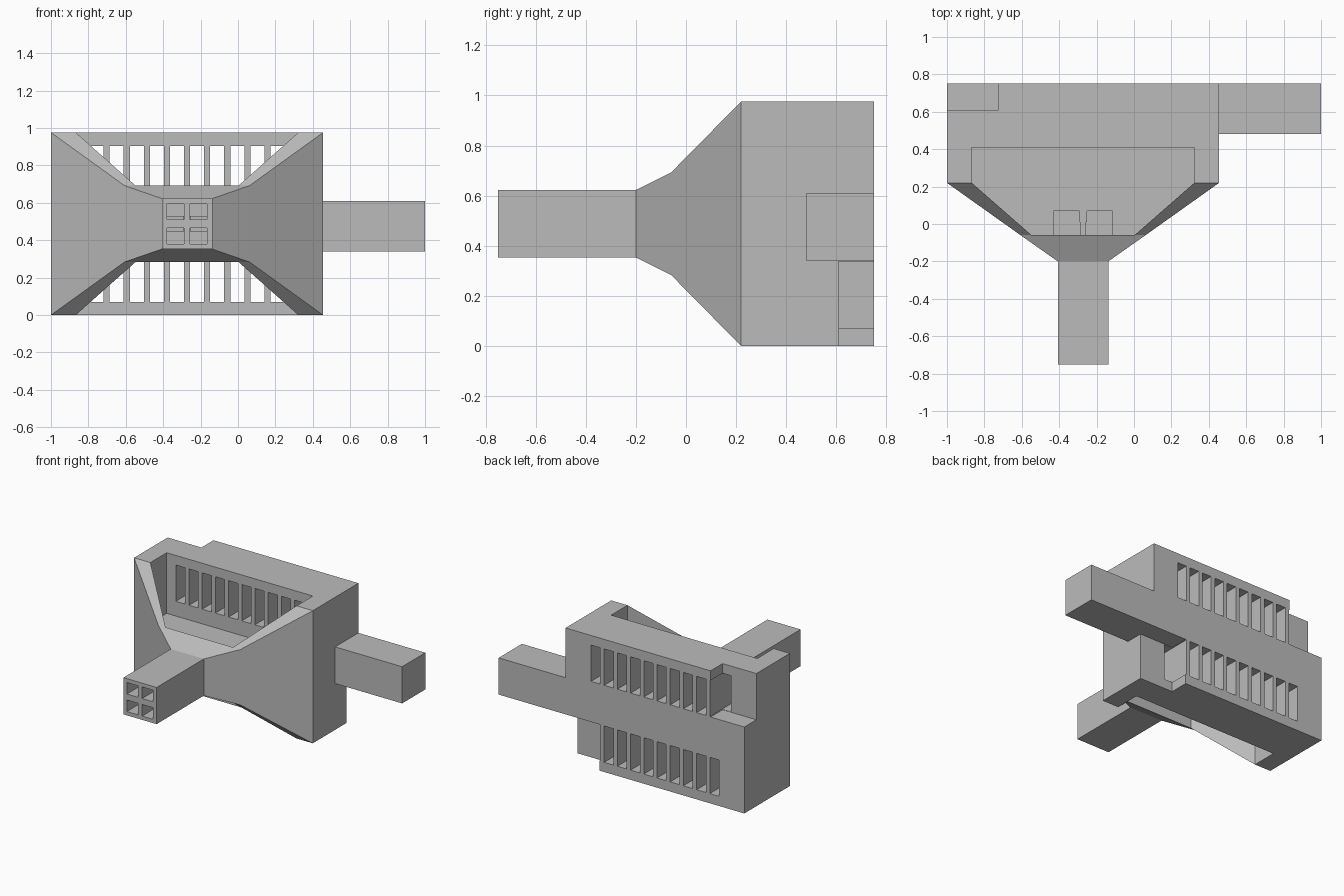
import bpy
import bmesh

cube = bpy.data.objects.get("Cube")
if cube:
    bpy.data.objects.remove(cube, do_unlink=True)

grey = bpy.data.materials.new("plain grey")
grey.use_nodes = True
grey.diffuse_color = (0.5, 0.5, 0.5, 1)
grey.node_tree.nodes["Principled BSDF"].inputs["Base Color"].default_value = (0.5, 0.5, 0.5, 1)

MID_X, MID_Z = -0.2725, 0.488   # axis of the body


def loft(name, rings):
    """Solid skinned through rings with equal point counts."""
    bm = bmesh.new()
    loops = [[bm.verts.new(p) for p in ring] for ring in rings]
    n = len(loops[0])
    for a, b in zip(loops, loops[1:]):
        for i in range(n):
            j = (i + 1) % n
            bm.faces.new((a[i], a[j], b[j], b[i]))
    bm.faces.new(loops[0])
    bm.faces.new(loops[-1])
    bmesh.ops.recalc_face_normals(bm, faces=bm.faces)
    mesh = bpy.data.meshes.new(name)
    bm.to_mesh(mesh)
    bm.free()
    mesh.materials.append(grey)
    obj = bpy.data.objects.new(name, mesh)
    bpy.context.collection.objects.link(obj)
    return obj


def prism(name, outline, z0, z1):
    return loft(name, [[(x, y, z) for x, y in outline] for z in (z0, z1)])


def box(name, x0, x1, y0, y1, z0, z1):
    return prism(name, [(x0, y0), (x1, y0), (x1, y1), (x0, y1)], z0, z1)


def combine(target, tool, operation="DIFFERENCE"):
    """Apply one boolean and discard the tool."""
    tool.hide_render = True
    mod = target.modifiers.new("boolean", "BOOLEAN")
    mod.operation, mod.solver, mod.object = operation, "EXACT", tool
    bpy.context.view_layer.update()
    graph = bpy.context.evaluated_depsgraph_get()
    mesh = bpy.data.meshes.new_from_object(target.evaluated_get(graph))
    target.modifiers.clear()
    target.data = mesh
    bpy.data.objects.remove(tool, do_unlink=True)


def section(y, half_x, half_z):
    return [(MID_X + sx * half_x, y, MID_Z + sz * half_z)
            for sx, sz in ((-1, -1), (1, -1), (1, 1), (-1, 1))]


# Nozzle, tapering funnel and rear block in one skin
body = loft("funnel_housing", [
    section(-0.75, 0.135, 0.135),
    section(-0.2, 0.135, 0.135),
    section(-0.06, 0.334, 0.204),
    section(0.22, 0.7275, 0.488),
    section(0.75, 0.7275, 0.488)])

# Side arm
combine(body, box("side_arm", 0.4, 1, 0.48, 0.75, 0.34, 0.61), "UNION")

half_outline = [(0.275, -0.06), (0.595, 0.22), (0.595, 0.41)]
pocket_outline = ([(MID_X + x, y) for x, y in half_outline]
                  + [(MID_X - x, y) for x, y in reversed(half_outline)])

for side in (1, -1):
    def level(a, b):
        """Height range measured away from the mid plane."""
        return sorted((MID_Z + side * a, MID_Z + side * b))

    # Open pocket above and below the central floor
    combine(body, prism("pocket_cutter", pocket_outline, *level(0.042, 0.6)))

    # Row of vent slots through the back wall
    for i in range(10):
        x = MID_X + (i - 4.5) * 0.1075
        combine(body, box("slot_cutter", x - 0.0375, x + 0.0375,
                          0.35, 0.85, *level(0.15, 0.417)))

    # Nozzle channels and the shallow scoops where they reach the pocket
    for s in (1, -1):
        xs = sorted((MID_X + s * 0.017, MID_X + s * 0.107))
        combine(body, box("channel_cutter", *xs, -0.85, 0.01, *level(0.022, 0.107)))
        xs = sorted((MID_X + s * 0.02, MID_X + s * 0.157))
        combine(body, box("scoop_cutter", *xs, -0.06, 0.07, *level(0.022, 0.06)))

    # Corner notch at the back, on opposite ends above and below
    xs = sorted((MID_X - side * 0.4525, MID_X - side * 0.85))
    combine(body, box("notch_cutter", *xs, 0.61, 0.85, *level(0.148, 0.6)))

for face in body.data.polygons:
    face.use_smooth = False
